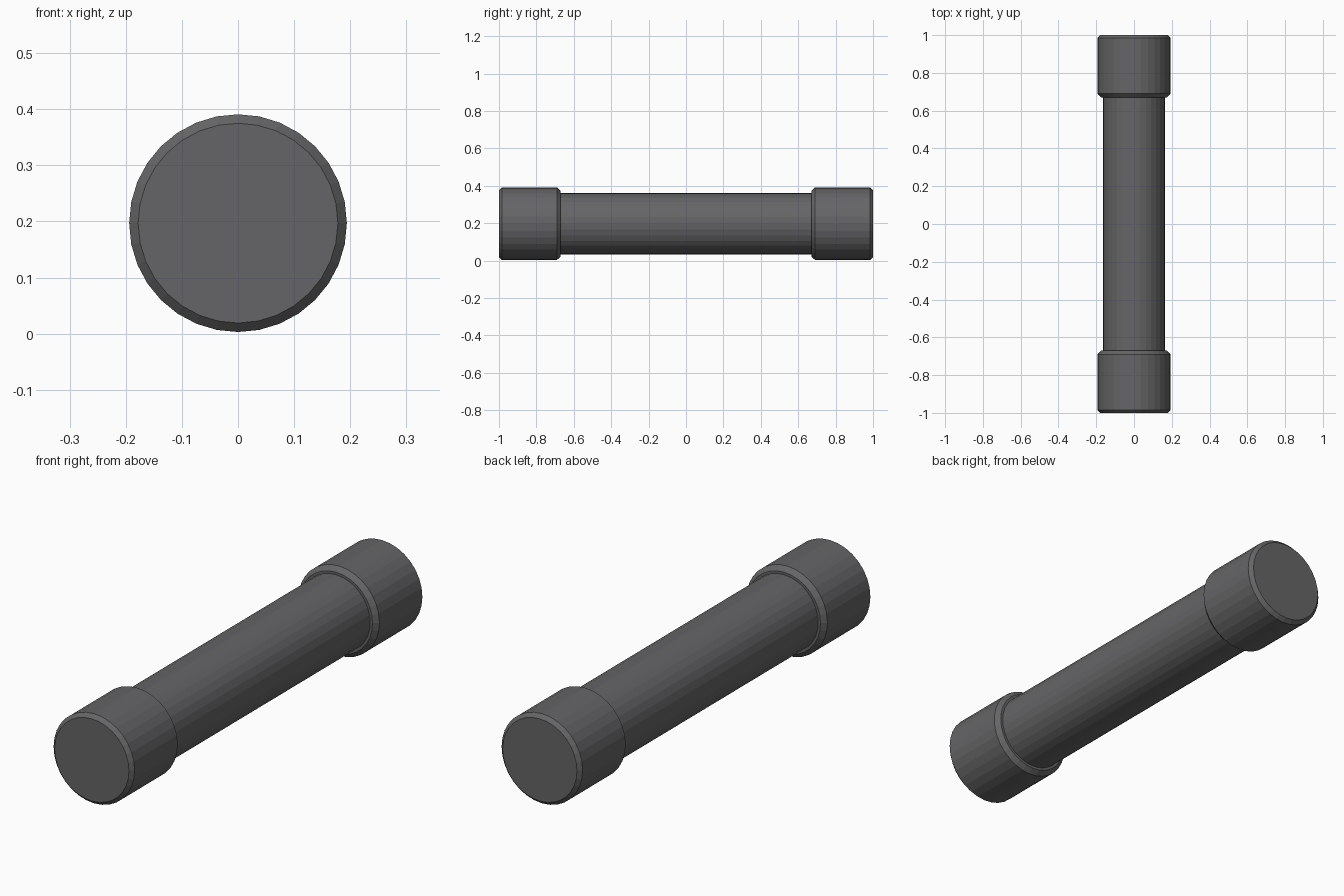
import bpy, bmesh, math

if "Cube" in bpy.data.objects:
    bpy.data.objects.remove(bpy.data.objects["Cube"])

SIDES = 32
CZ = 0.197  # axis height

mat = bpy.data.materials.new("dark grey")
mat.diffuse_color = (0.13, 0.13, 0.135, 1)
mat.use_nodes = True
mat.node_tree.nodes["Principled BSDF"].inputs["Base Color"].default_value = mat.diffuse_color


def lathe(name, profile):
    """Spin (y, radius) points around the lengthwise axis, closing both ends."""
    bm = bmesh.new()
    rings = []
    for y, r in profile:
        rings.append([bm.verts.new((r * math.sin(2 * math.pi * i / SIDES), y,
                                    CZ + r * math.cos(2 * math.pi * i / SIDES)))
                      for i in range(SIDES)])
    for a, b in zip(rings, rings[1:]):
        for i in range(SIDES):
            j = (i + 1) % SIDES
            bm.faces.new((a[i], a[j], b[j], b[i]))
    bm.faces.new(rings[0])
    bm.faces.new(rings[-1])
    bmesh.ops.recalc_face_normals(bm, faces=bm.faces)
    me = bpy.data.meshes.new(name)
    bm.to_mesh(me)
    bm.free()
    me.materials.append(mat)
    ob = bpy.data.objects.new(name, me)
    bpy.context.collection.objects.link(ob)
    return ob


# tube body
lathe("tube_body", [(-0.72, 0.164), (0.72, 0.164)])

# chamfered end caps
for name, s in (("front_cap", -1), ("back_cap", 1)):
    lathe(name, [(s * y, r) for y, r in
                 [(0.67, 0.175), (0.69, 0.194), (0.984, 0.194), (1.0, 0.178)]])
